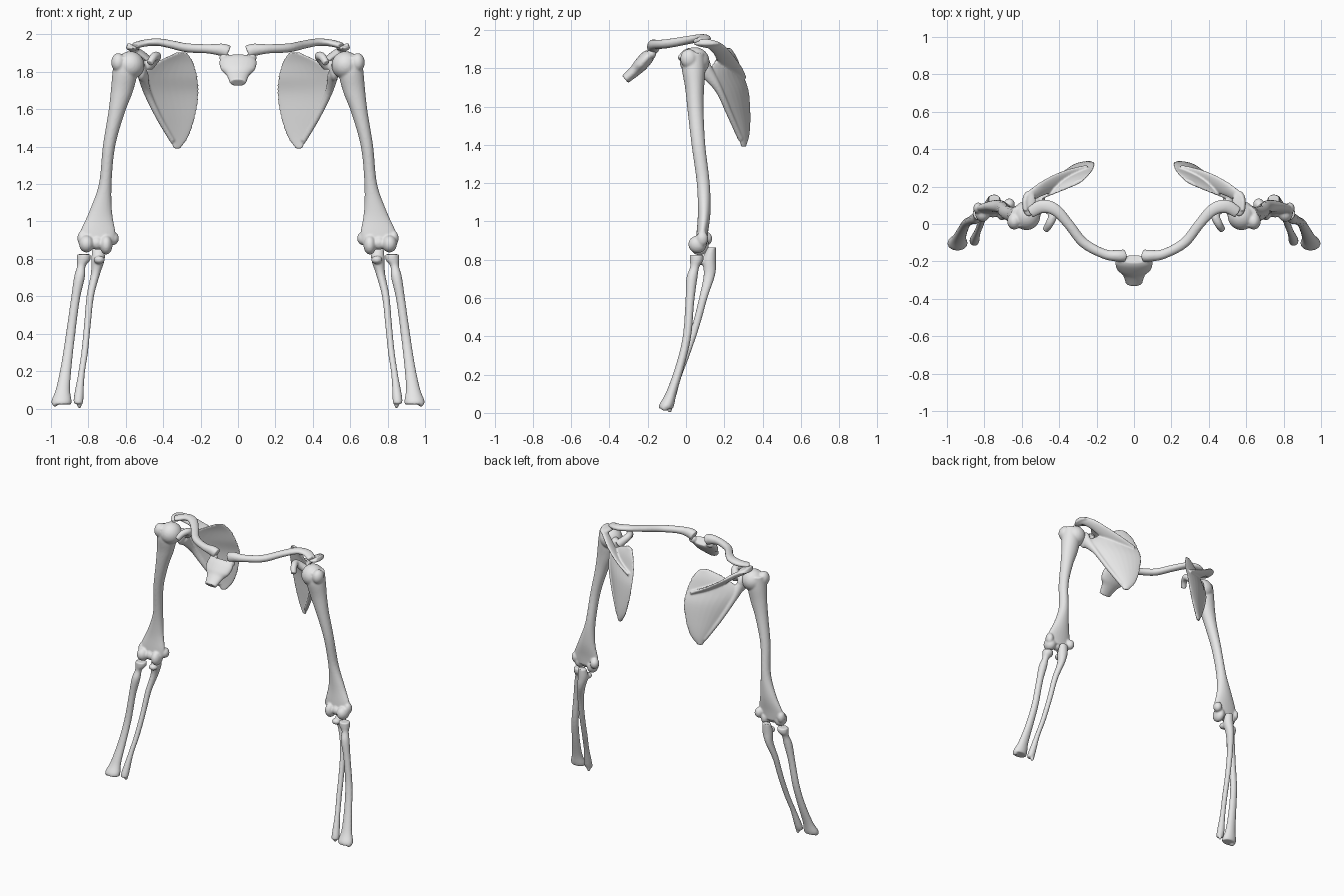
import bpy
import bmesh
import math
from mathutils import Matrix, Vector

cube = bpy.data.objects.get("Cube")
if cube:
    bpy.data.objects.remove(cube, do_unlink=True)

X, Z = Vector((1, 0, 0)), Vector((0, 0, 1))
SIDES, STEPS = 24, 6

bone_grey = bpy.data.materials.new("bone_grey")
bone_grey.use_nodes = True
bone_grey.diffuse_color = (.8, .8, .8, 1)
bone_grey.node_tree.nodes["Principled BSDF"].inputs["Base Color"].default_value = (.8, .8, .8, 1)


def smooth_path(points):
    """Catmull-Rom interpolation of (x, y, z, half width, half depth) stations."""
    padded = [points[0]] + list(points) + [points[-1]]
    result = []
    for p, q, r, s in zip(padded, padded[1:], padded[2:], padded[3:]):
        for i in range(STEPS):
            t = i / STEPS
            result.append([
                b + t / 2 * (c - a + t * (2 * a - 5 * b + 4 * c - d + t * (3 * (b - c) + d - a)))
                for a, b, c, d in zip(p, q, r, s)])
    result.append(list(points[-1]))
    return result


def loft(bm, points, ref, axis=None, bend=0):
    """Closed elliptical loft; rings lie across axis, or across the path itself."""
    path = smooth_path(points)
    centres = [Vector(p[:3]) for p in path]
    rings = []
    for i, station in enumerate(path):
        before, after = centres[max(i - 1, 0)], centres[min(i + 1, len(path) - 1)]
        along = axis or (after - before).normalized()
        wide = (ref - along * ref.dot(along)).normalized()
        deep = along.cross(wide)
        half_width, half_depth = station[3:]
        ring = []
        for k in range(SIDES):
            angle = math.tau * k / SIDES
            c, s = math.cos(angle), math.sin(angle)
            offset = wide * half_width * c + deep * (half_depth * s + bend * half_width * s * s)
            ring.append(bm.verts.new(centres[i] + offset))
        rings.append(ring)
    for low, high in zip(rings, rings[1:]):
        for k in range(SIDES):
            n = (k + 1) % SIDES
            bm.faces.new((low[k], low[n], high[n], high[k]))
    bm.faces.new(rings[0])
    bm.faces.new(rings[-1])


def knob(bm, centre, radii):
    """Ellipsoid swelling at a joint or process."""
    matrix = Matrix.Translation(centre) @ Matrix.Diagonal((*radii, 1))
    bmesh.ops.create_uvsphere(bm, u_segments=24, v_segments=16, radius=1, matrix=matrix)


def finish(name, shape, side=1, voxel=.006, rounds=4):
    """Build a bone, then fuse its pieces into one smooth skin."""
    bm = bmesh.new()
    shape(bm)
    bmesh.ops.transform(bm, matrix=Matrix.Diagonal((side, 1, 1, 1)), verts=bm.verts)
    bmesh.ops.recalc_face_normals(bm, faces=bm.faces)
    mesh = bpy.data.meshes.new(name)
    bm.to_mesh(mesh)
    bm.free()
    mesh.materials.append(bone_grey)
    obj = bpy.data.objects.new(name, mesh)
    bpy.context.collection.objects.link(obj)
    fuse = obj.modifiers.new("fuse", "REMESH")
    fuse.mode = "VOXEL"
    fuse.voxel_size = voxel
    fuse.use_smooth_shade = True
    soften = obj.modifiers.new("soften", "SMOOTH")
    soften.factor = .5
    soften.iterations = rounds


def upper_arm(bm):
    loft(bm, [(.61, .04, 1.88, .05, .055), (.605, .04, 1.8, .066, .062),
              (.62, .045, 1.7, .06, .05), (.65, .05, 1.58, .044, .042),
              (.69, .065, 1.4, .033, .036), (.71, .09, 1.2, .034, .034),
              (.735, .095, 1.05, .062, .033), (.75, .085, .94, .095, .03),
              (.75, .08, .88, .085, .03)], X, Z)
    knob(bm, (.575, .045, 1.835), (.075, .078, .075))   # ball of the shoulder
    knob(bm, (.64, .015, 1.85), (.038, .045, .05))      # outer tubercle
    knob(bm, (.705, .07, .875), (.034, .05, .052))      # elbow pulley
    knob(bm, (.755, .07, .885), (.035, .035, .036))
    knob(bm, (.81, .06, .88), (.04, .048, .046))
    knob(bm, (.667, .105, .91), (.03, .032, .036))      # epicondyles
    knob(bm, (.833, .085, .91), (.026, .03, .04))


def ulna(bm):
    loft(bm, [(.748, .135, .865, .03, .022), (.748, .122, .8, .036, .035),
              (.762, .122, .72, .025, .03), (.79, .09, .6, .02, .022),
              (.805, .05, .45, .018, .02), (.82, 0, .3, .018, .019),
              (.838, -.045, .18, .018, .019), (.852, -.085, .06, .026, .026),
              (.853, -.095, .025, .024, .022)], X, Z)
    knob(bm, (.742, .08, .795), (.03, .03, .022))       # front lip of the socket
    knob(bm, (.848, -.085, .02), (.012, .013, .02))     # wrist spike


def radius_bone(bm):
    loft(bm, [(.824, .055, .825, .037, .035), (.826, .055, .795, .037, .035),
              (.838, .045, .76, .023, .024), (.848, .03, .7, .029, .029),
              (.87, .02, .58, .024, .023), (.895, .005, .4, .025, .022),
              (.915, -.03, .25, .028, .023), (.935, -.075, .11, .037, .028),
              (.943, -.1, .045, .053, .039), (.943, -.105, .022, .051, .036)], X, Z)
    knob(bm, (.978, -.11, .028), (.017, .022, .018))    # wrist spike


def collarbone(bm):
    loft(bm, [(.052, -.17, 1.905, .036, .034), (.085, -.17, 1.917, .034, .032),
              (.16, -.16, 1.923, .025, .026), (.27, -.1, 1.928, .024, .027),
              (.35, 0, 1.945, .022, .027), (.42, .075, 1.958, .02, .032),
              (.49, .095, 1.955, .019, .036), (.555, .06, 1.94, .017, .03)], Z)


def shoulder_blade(bm):
    # broad triangular plate
    loft(bm, [(.325, .3, 1.39, .018, .01), (.32, .298, 1.45, .062, .012),
              (.328, .28, 1.55, .113, .013), (.35, .248, 1.68, .162, .013),
              (.37, .21, 1.77, .178, .013), (.337, .212, 1.85, .115, .012),
              (.3, .218, 1.905, .03, .01)], Vector((.87, -.48, 0)), Z, .12)
    # thick outer border
    loft(bm, [(.35, .285, 1.43, .014, .014), (.425, .228, 1.56, .016, .016),
              (.485, .17, 1.69, .02, .02), (.51, .1, 1.79, .03, .04)], X)
    # ridge across the back, ending in the shoulder roof
    loft(bm, [(.25, .305, 1.75, .012, .011), (.35, .265, 1.79, .032, .012),
              (.44, .215, 1.84, .045, .013), (.515, .175, 1.895, .038, .016),
              (.57, .13, 1.925, .03, .015), (.575, .07, 1.932, .022, .014)],
         Vector((.4, .7, .6)))
    knob(bm, (.562, .11, 1.928), (.038, .07, .016))
    knob(bm, (.515, .085, 1.81), (.028, .045, .06))     # shoulder socket
    # forward hook
    loft(bm, [(.48, .1, 1.83, .03, .028), (.435, .055, 1.88, .025, .024),
              (.45, .005, 1.88, .022, .022), (.472, -.03, 1.845, .018, .02)], X)


def breastbone_top(bm):
    loft(bm, [(0, -.185, 1.875, .085, .028), (0, -.205, 1.855, .1, .036),
              (0, -.24, 1.815, .092, .036), (0, -.268, 1.785, .062, .03),
              (0, -.318, 1.742, .044, .025)], X)
    for side in (1, -1):
        knob(bm, (.07 * side, -.18, 1.875), (.03, .025, .026))


bones = {
    "upper_arm_bone": upper_arm,
    "inner_forearm_bone": ulna,
    "outer_forearm_bone": radius_bone,
    "collarbone": collarbone,
    "shoulder_blade": shoulder_blade,
}
for bone_name, bone_shape in bones.items():
    for label, sign in (("left", 1), ("right", -1)):
        finish(f"{label}_{bone_name}", bone_shape, sign)
finish("breastbone_top", breastbone_top)
